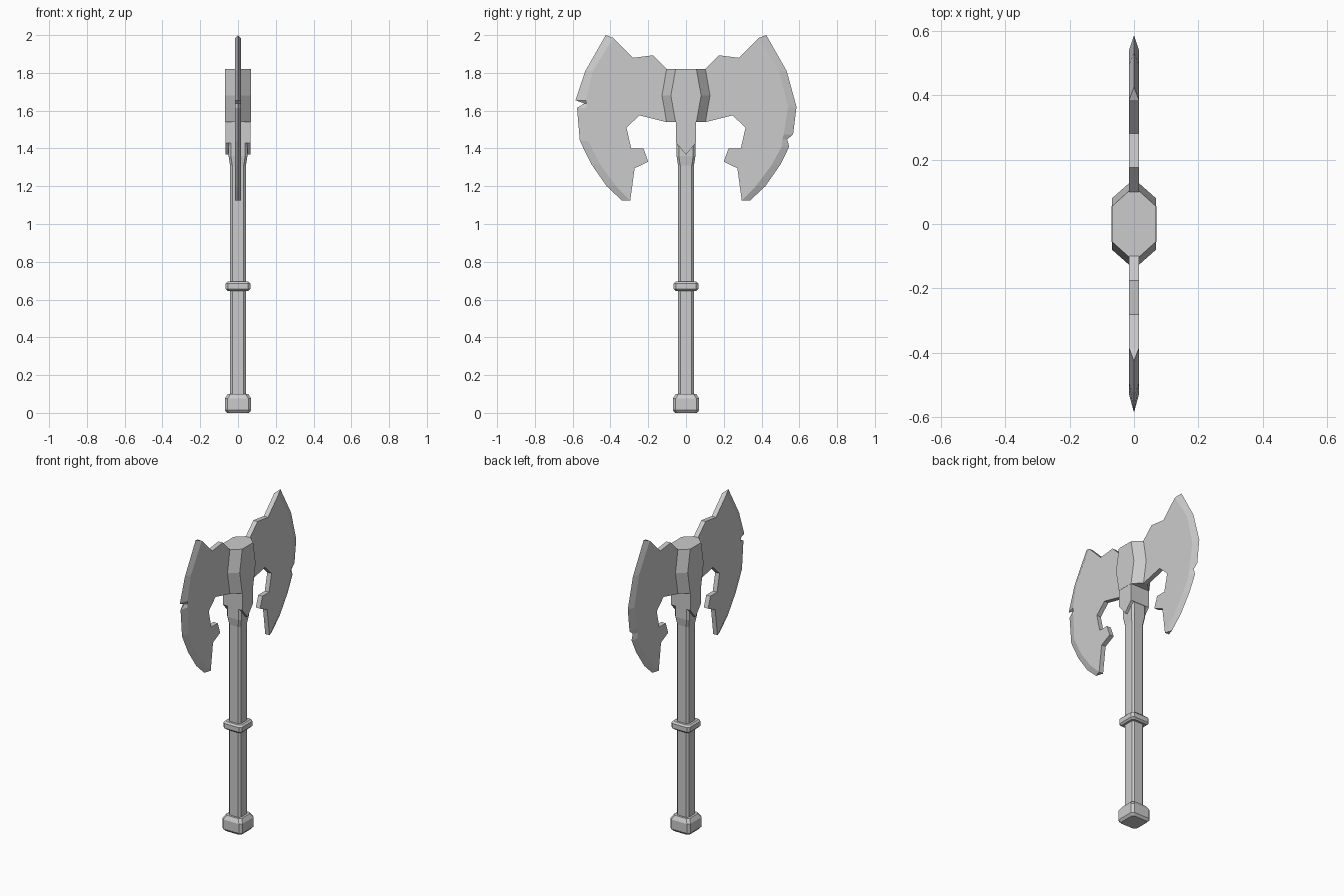
import bpy, bmesh

if "Cube" in bpy.data.objects:
    bpy.data.objects.remove(bpy.data.objects["Cube"])


def finish(name, bm):
    bmesh.ops.recalc_face_normals(bm, faces=bm.faces)
    me = bpy.data.meshes.new(name)
    bm.to_mesh(me)
    bm.free()
    ob = bpy.data.objects.new(name, me)
    bpy.context.collection.objects.link(ob)
    return ob


def loft(name, levels):
    """Stack chamfered rectangles: (z, half x, half y, chamfer x, chamfer y)."""
    bm = bmesh.new()
    rings = []
    for z, hx, hy, cx, cy in levels:
        q = [(hx, hy - cy), (hx - cx, hy)]
        outline = (q + [(-x, y) for x, y in reversed(q)] + [(-x, -y) for x, y in q]
                   + [(x, -y) for x, y in reversed(q)])
        rings.append([bm.verts.new((x, y, z)) for x, y in outline])
    for a, b in zip(rings, rings[1:]):
        for i in range(8):
            j = (i + 1) % 8
            bm.faces.new((a[i], a[j], b[j], b[i]))
    bm.faces.new(rings[0])
    bm.faces.new(rings[-1])
    return finish(name, bm)


def square_loft(name, levels, c):
    return loft(name, [(z, h, h, c, c) for z, h in levels])


def plate(name, outline, x0, x1):
    """Extrude a y-z outline along x."""
    bm = bmesh.new()
    a = [bm.verts.new((x0, y, z)) for y, z in outline]
    b = [bm.verts.new((x1, y, z)) for y, z in outline]
    bm.faces.new(a)
    bm.faces.new(b)
    for i in range(len(a)):
        j = (i + 1) % len(a)
        bm.faces.new((a[i], a[j], b[j], b[i]))
    return finish(name, bm)


def blade(name, side, edge):
    """Flat body with a cutting edge; edge points are (y, z, bevel width)."""
    t = 0.015
    body = [(0.34 - 0.045, 1.125), (0.272, 1.295), (0.2, 1.33), (0.225, 1.40),
            (0.29, 1.40), (0.315, 1.51), (0.247, 1.575), (0.105, 1.54), (0.04, 1.54),
            (0.04, 1.82), (0.1, 1.82), (0.175, 1.893), (0.28, 1.88), (0.385, 1.985)]
    inner = [(y - w, z) for y, z, w in edge[1:-1]]
    n = len(body)
    loop = body + inner
    bm = bmesh.new()
    sharp = [bm.verts.new((0, side * y, z)) for y, z, _ in edge]
    faces = []
    for x in (t, -t):
        vs = [bm.verts.new((x, side * y, z)) for y, z in loop]
        bm.faces.new(vs)
        bevel = vs[n - 1:] + [vs[0]]
        for i in range(len(edge) - 1):
            bm.faces.new((bevel[i], bevel[i + 1], sharp[i + 1], sharp[i]))
        faces.append(vs)
    a, b = faces
    for i in range(n - 1):
        bm.faces.new((a[i], a[i + 1], b[i + 1], b[i]))
    bm.faces.new((a[n - 1], sharp[0], b[n - 1]))
    bm.faces.new((a[0], sharp[-1], b[0]))
    return finish(name, bm)


# Handle, pommel and grip ring
square_loft("handle", [(0.05, 0.042), (1.31, 0.042), (1.36, 0.05), (1.45, 0.05)], 0.012)
square_loft("pommel", [(0, 0.058), (0.015, 0.07), (0.075, 0.07), (0.1, 0.055)], 0.015)
square_loft("grip_ring", [(0.645, 0.055), (0.655, 0.065), (0.685, 0.065), (0.695, 0.055)], 0.013)

# Axe head block, bulging at mid height
loft("head_block", [(1.54, 0.068, 0.103, 0.053, 0.048),
                    (1.68, 0.068, 0.127, 0.053, 0.047),
                    (1.82, 0.068, 0.103, 0.053, 0.048)])

# Socket under the head with pointed side tongues
plate("socket", [(-0.053, 1.43), (0.053, 1.43), (0.053, 1.55), (-0.053, 1.55)], -0.0665, 0.0665)
tongue = [(-0.053, 1.54), (-0.053, 1.43), (0, 1.367), (0.053, 1.43), (0.053, 1.54)]
for label, s in (("right", 1), ("left", -1)):
    plate("tongue_" + label, tongue, s * 0.048, s * 0.067)

# Two blades sharing a body, with different nicks in the cutting edge
top = [(0.425, 2.0, 0.03), (0.533, 1.81, 0.04)]
bottom = [(0.5, 1.315, 0.045), (0.42, 1.2, 0.05), (0.34, 1.125, 0.045)]
blade("blade_back", 1, top + [(0.585, 1.62, 0.045), (0.567, 1.475, 0.05),
                              (0.535, 1.447, 0.025), (0.547, 1.41, 0.04)] + bottom)
blade("blade_front", -1, top + [(0.585, 1.655, 0.055), (0.538, 1.638, 0.012),
                                (0.577, 1.615, 0.05), (0.562, 1.44, 0.045)] + bottom)
